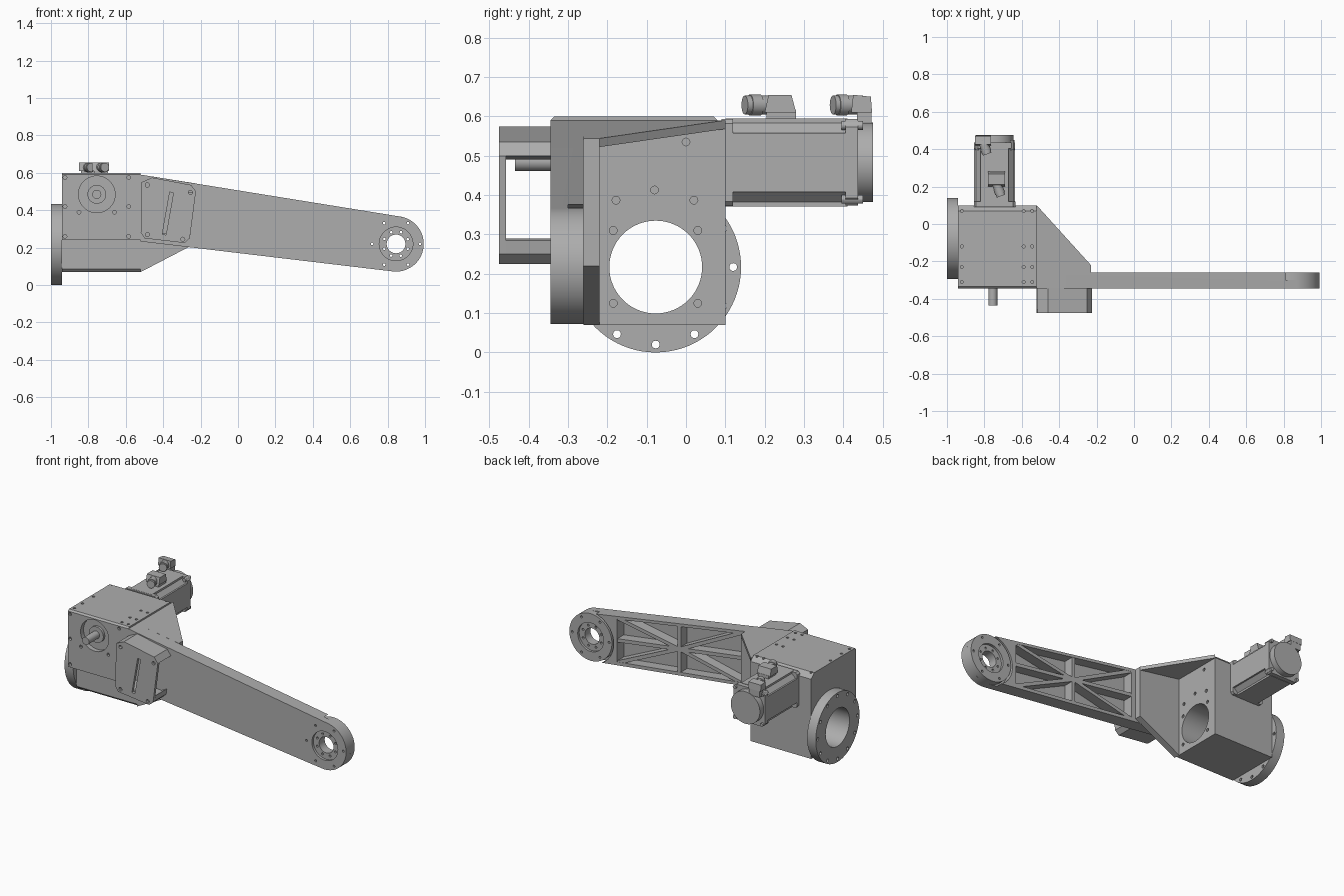
import bpy, bmesh, math
from mathutils import Vector

if "Cube" in bpy.data.objects:
    bpy.data.objects.remove(bpy.data.objects["Cube"])


def material(name, rgb):
    m = bpy.data.materials.new(name)
    m.use_nodes = True
    m.diffuse_color = (*rgb, 1)
    m.node_tree.nodes["Principled BSDF"].inputs["Base Color"].default_value = (*rgb, 1)
    return m


GREY = material("machined grey", (0.42, 0.42, 0.42))
PLACE = {"x": lambda u, v, d: (d, u, v),
         "y": lambda u, v, d: (u, d, v),
         "z": lambda u, v, d: (u, v, d)}


def circle(u, v, r, n=48, start=0, sweep=360):
    count = n if sweep == 360 else n + 1
    angles = [math.radians(start + sweep * i / n) for i in range(count)]
    return [(u + r * math.cos(a), v + r * math.sin(a)) for a in angles]


def solid(name, axis, shapes):
    """Extrude each (profile, start, end) along an axis into one object."""
    bm = bmesh.new()
    for pts, a, b in shapes:
        low = [bm.verts.new(PLACE[axis](u, v, a)) for u, v in pts]
        high = [bm.verts.new(PLACE[axis](u, v, b)) for u, v in pts]
        bm.faces.new(low)
        bm.faces.new(high[::-1])
        for i in range(len(pts)):
            j = (i + 1) % len(pts)
            bm.faces.new((low[j], low[i], high[i], high[j]))
    bmesh.ops.recalc_face_normals(bm, faces=bm.faces)
    me = bpy.data.meshes.new(name)
    bm.to_mesh(me)
    bm.free()
    ob = bpy.data.objects.new(name, me)
    bpy.context.collection.objects.link(ob)
    me.materials.append(GREY)
    return ob


def cut(ob, axis, shapes):
    """Subtract extruded profiles from a part."""
    cutter = solid("cutter", axis, shapes)
    cutter.hide_render = True
    mod = ob.modifiers.new("cut", "BOOLEAN")
    mod.operation, mod.solver, mod.object = "DIFFERENCE", "EXACT", cutter
    bpy.context.view_layer.objects.active = ob
    bpy.ops.object.modifier_apply(modifier=mod.name)
    bpy.data.objects.remove(cutter)


def rect(u0, u1, v0, v1, c=0.0):
    if not c:
        return [(u0, v0), (u1, v0), (u1, v1), (u0, v1)]
    return [(u0 + c, v0), (u1 - c, v0), (u1, v0 + c), (u1, v1 - c),
            (u1 - c, v1), (u0 + c, v1), (u0, v1 - c), (u0, v0 + c)]


def holes(points, r, a, b):
    return [(circle(u, v, r, 12), a, b) for u, v in points]


def bar(p, q, w):
    p, q = Vector(p), Vector(q)
    d = (q - p).normalized() * w / 2
    n = Vector((-d.y, d.x))
    return [tuple(p + n), tuple(p - n), tuple(q - n), tuple(q + n)]


def top(x):
    return 0.37 + (0.865 - x) * 0.159


def low(x):
    return 0.074 + (0.83 - x) * 0.118


FRONT, BACK = -0.345, -0.26
BORE = (-0.077, 0.217)
MOTOR = (-0.745, 0.483)
SHAFT = (-0.755, 0.485)
HUB = (0.845, 0.22)

# Gearbox housing with the through bore, gear recess and screw holes
housing = solid("housing", "x", [([(FRONT, 0.24), (FRONT, 0.59), (-0.335, 0.6), (0.07, 0.6),
                                   (0.1, 0.57), (0.1, 0.07), (-0.245, 0.07), (BACK, 0.085),
                                   (BACK, 0.24)], -0.94, -0.52)])
cut(housing, "x", [(circle(*BORE, 0.118, 64), -1.1, -0.4)])
square = [(y, z) for y in (-0.185, 0.03) for z in (0.125, 0.31)]
upper = [(0.0, 0.535), (-0.08, 0.413), (-0.178, 0.387), (0.02, 0.387)]
cut(housing, "x", holes(square + upper, 0.01, -0.54, -0.5))
cut(housing, "y", [(circle(*SHAFT, 0.098), -0.4, -0.315)])
edge = [(x, z) for x in (-0.925, -0.585) for z in (0.26, 0.42, 0.575)]
inner = [(x, 0.39) for x in (-0.85, -0.66)]
cut(housing, "y", holes(edge + inner, 0.01, -0.4, -0.33))
lid = [(x, y) for x in (-0.92, -0.59, -0.545) for y in (-0.31, -0.23, -0.12, 0.07)]
cut(housing, "z", holes(lid, 0.008, 0.59, 0.7))

# Mounting flange
flange = solid("mounting_flange", "x", [(circle(*BORE, 0.217, 80), -1.0, -0.94)])
cut(flange, "x", [(circle(*BORE, 0.118, 64), -1.1, -0.9)]
    + holes(circle(*BORE, 0.197, 12), 0.01, -1.1, -0.9))

# Gusset joining housing and arm: upright web and sloping roof
web = solid("gusset_web", "y", [([(-0.52, 0.07), (-0.27, 0.2), (-0.23, 0.22),
                                  (-0.23, top(-0.23)), (-0.52, top(-0.52))], BACK, -0.22)])
roof = solid("gusset_roof", "z", [([(-0.52, BACK), (-0.23, BACK), (-0.23, -0.22),
                                    (-0.52, 0.1)], -0.022, 0)])
for v in roof.data.vertices:
    v.co.z += top(v.co.x)

# Tapered arm with a pocketed back and a bored hub
arm = solid("arm", "y", [([(-0.52, top(-0.52)), (-0.52, low(-0.52))]
                          + circle(*HUB, 0.148, 40, -97, 178), FRONT, BACK)])
X0, X1, WALL = -0.2, 0.66, 0.02
cut(arm, "y", [([(X0, low(X0) + WALL), (X1, low(X1) + WALL),
                 (X1, top(X1) - WALL), (X0, top(X0) - WALL)], -0.325, -0.2)])
cut(arm, "y", [(circle(*HUB, 0.16, 64), -0.3, -0.2)])
hub = solid("arm_hub", "y", [(circle(*HUB, 0.148, 64), -0.3, BACK)])
bolts = circle(*HUB, 0.128, 6)
for part in (arm, hub):
    cut(part, "y", [(circle(*HUB, 0.05), -0.5, 0)])
    cut(part, "y", holes(bolts + circle(*HUB, 0.068, 8, 22), 0.007, -0.5, 0))
cut(arm, "y", [(circle(*HUB, 0.09), -0.5, -0.33)])
cut(hub, "y", [(circle(*HUB, 0.09), -0.275, 0)])

# Pocket ribs radiating from the middle
xm = (X0 + X1) / 2
mid = (xm, (top(xm) + low(xm)) / 2)
ends = [(x, f(x) + s) for x in (X0, xm, X1) for f, s in ((top, -0.015), (low, 0.015))]
ends += [(x, (top(x) + low(x)) / 2) for x in (X0, X1)]
solid("arm_ribs", "y", [(bar(mid, e, 0.022), -0.33, BACK - 0.002) for e in ends])

# Belt tensioner cover: slotted front plate on two spacer walls
outline = [(-0.5, 0.25), (-0.285, 0.225), (-0.258, 0.25), (-0.225, 0.5),
           (-0.25, 0.535), (-0.46, 0.575), (-0.515, 0.55), (-0.52, 0.28)]
cover = solid("cover_plate", "y", [(outline, -0.475, -0.458)])
cut(cover, "y", [(bar((-0.395, 0.27), (-0.355, 0.495), 0.02), -0.6, -0.4)]
    + holes([(-0.485, 0.535), (-0.255, 0.495), (-0.295, 0.245), (-0.485, 0.27)], 0.011, -0.6, -0.4))
solid("cover_walls", "y", [
    (outline[3:7] + [(-0.517, 0.49), (-0.46, 0.515), (-0.27, 0.49)], -0.458, FRONT),
    (outline[:3] + [(-0.253, 0.285), (-0.29, 0.265), (-0.49, 0.285), (-0.52, 0.29)], -0.458, FRONT)])

# Drive shaft and its collar
solid("drive_shaft", "y", [(circle(*SHAFT, 0.024, 32), -0.435, -0.3)])
solid("shaft_collar", "y", [(circle(*SHAFT, 0.05, 32), -0.33, -0.3)])

# Motor: chamfered body, end frame, corner bolts and round cap
mx, mz = MOTOR


def motor_section(half, c):
    return rect(mx - half, mx + half, mz - half, mz + half, c)


solid("motor_body", "y", [(motor_section(0.1, 0.025), 0.1, 0.41)])
solid("motor_mount", "y", [(motor_section(0.111, 0.012), 0.09, 0.12)])
solid("motor_end_frame", "y", [(motor_section(0.11, 0.02), 0.405, 0.437)])
solid("motor_fins", "y", [(rect(mx - 0.11, mx + 0.11, mz - 0.075, mz + 0.075), 0.1, 0.41),
                          (rect(mx - 0.075, mx + 0.075, mz - 0.112, mz + 0.112), 0.1, 0.41)])
solid("motor_bolts", "y", [(circle(mx + a, mz + b, 0.011, 12), 0.395, 0.45)
                           for a in (-0.094, 0.094) for b in (-0.094, 0.094)])
solid("motor_cap", "y", [(circle(mx, mz, 0.101, 64), 0.435, 0.475)])

# Cable sockets: foot, block and angled round plug
solid("power_socket_foot", "z", [(rect(-0.77, -0.695, 0.205, 0.28), 0.59, 0.615)])
solid("power_socket_block", "x", [([(0.2, 0.61), (0.28, 0.61), (0.268, 0.655), (0.21, 0.655)],
                                   -0.78, -0.69)])
solid("encoder_socket_foot", "z", [(rect(-0.84, -0.77, 0.435, 0.472), 0.57, 0.615)])
solid("encoder_socket_block", "x", [([(0.42, 0.61), (0.473, 0.61), (0.47, 0.65), (0.425, 0.655)],
                                     -0.85, -0.765)])
for name, x, y, length in (("power", -0.735, 0.215, 0.07), ("encoder", -0.805, 0.43, 0.06)):
    plug = solid(name + "_plug", "y", [(circle(0, 0, 0.024, 20), -length, 0.02),
                                       (circle(0, 0, 0.027, 20), -length * 0.8, -length * 0.4)])
    plug.location = (x, y, 0.629)
    plug.rotation_euler.z = math.radians(20)

# Smooth the round surfaces, keep edges crisp
bpy.ops.object.select_all(action="DESELECT")
for ob in bpy.context.collection.objects:
    if ob.type == "MESH" and GREY.name in ob.data.materials:
        ob.select_set(True)
        bpy.context.view_layer.objects.active = ob
bpy.ops.object.shade_smooth_by_angle(angle=math.radians(30))
